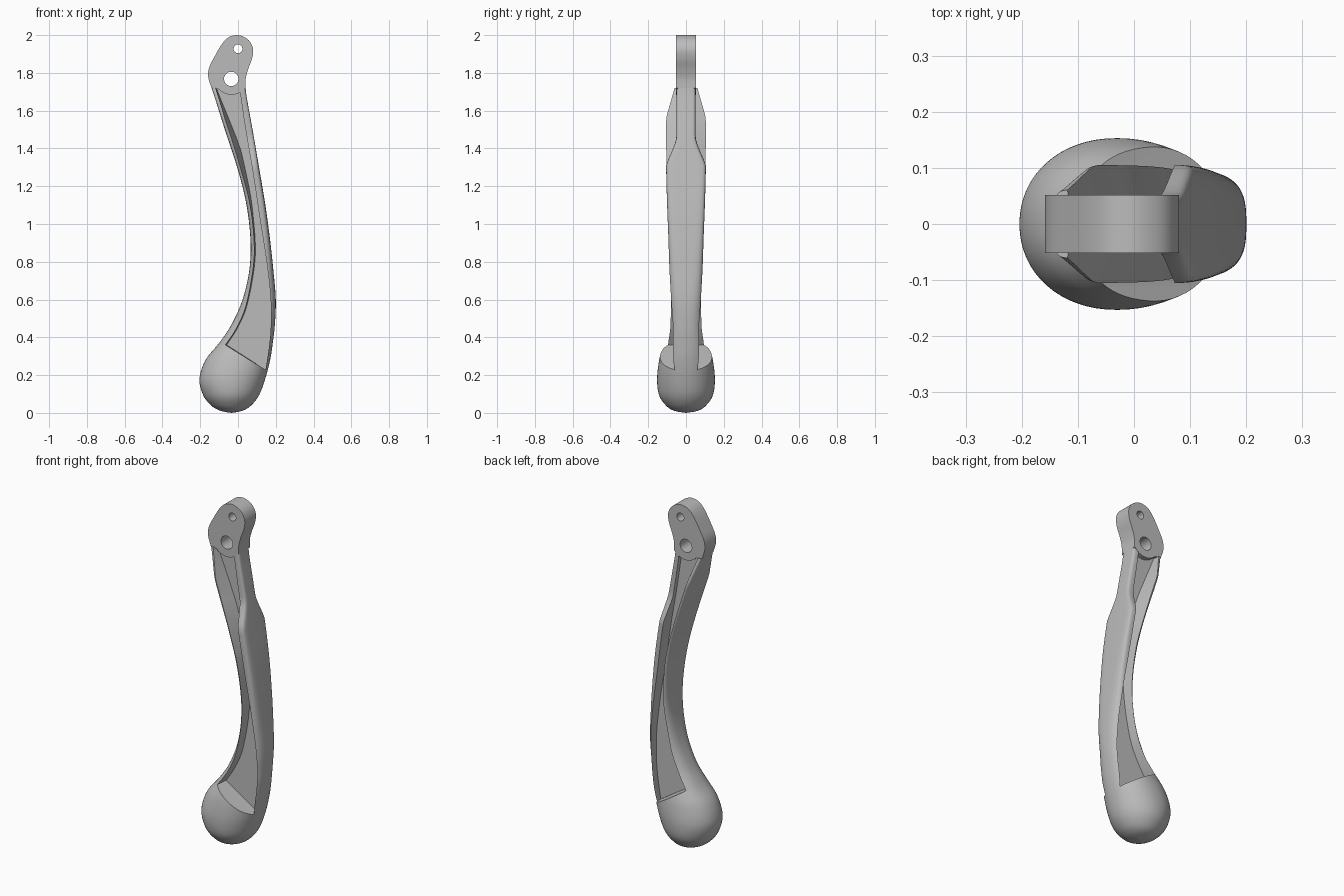
import bpy, bmesh, math

if "Cube" in bpy.data.objects:
    bpy.data.objects.remove(bpy.data.objects["Cube"])

grey = bpy.data.materials.new("satin grey metal")
grey.use_nodes = True
COLOUR = (0.5, 0.5, 0.5, 1)
grey.diffuse_color = COLOUR
grey.node_tree.nodes["Principled BSDF"].inputs["Base Color"].default_value = COLOUR


def smooth_path(points, steps):
    """Catmull-Rom curve through points of any dimension."""
    ends = [points[0]] + points + [points[-1]]
    out = []
    for i in range(len(points) - 1):
        a, b, c, d = ends[i:i + 4]
        for s in range(steps):
            t = s / steps
            out.append(tuple(
                q + 0.5 * t * (r - p + t * (2 * p - 5 * q + 4 * r - w + t * (3 * (q - r) + w - p)))
                for p, q, r, w in zip(a, b, c, d)))
    return out + [points[-1]]


def loft(name, rings):
    """Skin a stack of closed rings and cap both ends."""
    bm = bmesh.new()
    rows = [[bm.verts.new(p) for p in ring] for ring in rings]
    n = len(rows[0])
    for low, high in zip(rows, rows[1:]):
        for i in range(n):
            j = (i + 1) % n
            bm.faces.new((low[i], low[j], high[j], high[i]))
    bm.faces.new(rows[0][::-1])
    bm.faces.new(rows[-1])
    bmesh.ops.recalc_face_normals(bm, faces=bm.faces)
    mesh = bpy.data.meshes.new(name)
    bm.to_mesh(mesh)
    bm.free()
    mesh.materials.append(grey)
    obj = bpy.data.objects.new(name, mesh)
    bpy.context.collection.objects.link(obj)
    return obj


def plate(name, outline, y0, y1):
    return loft(name, [[(x, y, z) for x, z in outline] for y in (y0, y1)])


def combine(target, other, operation):
    """Apply a boolean and discard the helper."""
    other.hide_render = True
    mod = target.modifiers.new(operation, "BOOLEAN")
    mod.operation, mod.solver, mod.object = operation, "EXACT", other
    bpy.context.view_layer.objects.active = target
    bpy.ops.object.modifier_apply(modifier=mod.name)
    bpy.data.objects.remove(other)


def ramp(z, high, low):
    """0 above high, 1 below low, easing between."""
    t = min(1, max(0, (high - z) / (high - low)))
    return t ** 1.6 * (1 - 0.4 * t) / 0.6 if t < 1 else 1


# Curved arm: height, left edge, right edge, half thickness, squareness
stations = [
    (0, -.036, -.032, .002, 2), (.012, -.095, .025, .065, 2), (.04, -.143, .07, .107, 2),
    (.095, -.185, .112, .143, 2), (.18, -.204, .144, .153, 2.1), (.28, -.172, .17, .142, 2.2),
    (.37, -.1, .184, .12, 2.4), (.465, -.036, .195, .098, 2.6), (.6, .024, .2, .09, 3),
    (.757, .06, .187, .09, 3.6), (.915, .066, .17, .093, 4.4), (1.1, .045, .145, .1, 5.5),
    (1.285, 0, .114, .105, 7), (1.5, -.07, .077, .106, 8), (1.66, -.12, .048, .106, 9),
    (1.72, -.14, .04, .106, 9)]
COUNT = 64
rings = []
for z, left, right, half, power in smooth_path(stations, 8):
    ring = []
    for k in range(COUNT):
        a = math.tau * k / COUNT
        c, s = math.cos(a), math.sin(a)
        u = math.copysign(abs(c) ** (2 / power), c) if abs(c) > 1e-6 else 0
        v = math.copysign(abs(s) ** (2 / power), s) if abs(s) > 1e-6 else 0
        # the two flanges swell out of the head at different heights
        grow = ramp(z, 1.78, 1.56) if u < -.1 else ramp(z, 1.46, 1.31)
        width = .051 + (half - .051) * grow
        ring.append(((left + right) / 2 + u * (right - left) / 2, v * width, z))
    rings.append(ring)
lever = loft("lever", rings)

# Long pockets on both faces, leaving a thin web with a sloped inner wall
pocket_left = smooth_path([
    (-.131, 1.76), (-.122, 1.71), (-.052, 1.5), (.014, 1.285), (.062, 1.1), (.083, .915),
    (.078, .77), (.04, .57), (-.01, .45), (-.068, .36)], 4)
pocket_right = smooth_path([
    (.146, .228), (.171, .41), (.173, .6), (.15, .81), (.117, 1.02), (.077, 1.285),
    (.04, 1.5), (.012, 1.69), (.004, 1.76)], 4)
opening = pocket_left + pocket_right
floor = [(x + .008 + .025 * ramp(abs(z - 1.4), .4, 0), z) for x, z in pocket_left] + pocket_right
for side in (-1, 1):
    cutter = loft("pocket_cutter", [
        [(x, side * .025, z) for x, z in floor],
        [(x, side * .11, z) for x, z in opening],
        [(x, side * .3, z) for x, z in opening]])
    combine(lever, cutter, "DIFFERENCE")

# Flat pivot head, rounded below where it runs into the pockets
head_edge = smooth_path([
    (.04, 1.72), (.041, 1.77), (.054, 1.82), (.074, 1.875), (.08, 1.925), (.062, 1.967),
    (.03, 1.991), (-.008, 2), (-.05, 1.988), (-.085, 1.953), (-.125, 1.885), (-.152, 1.83),
    (-.158, 1.78), (-.14, 1.72)], 6)
scallop = [(-.035 + .088 * math.cos(a), 1.772 + .088 * math.sin(a))
           for a in (math.radians(222 + 9 * k) for k in range(11))]
head = plate("pivot_head", head_edge + scallop, -.052, .052)
combine(lever, head, "UNION")

# Pivot bore and small pin hole
for x, z, radius in ((-.036, 1.768, .038), (0, 1.927, .023)):
    circle = [(x + radius * math.cos(math.tau * k / 40), z + radius * math.sin(math.tau * k / 40))
              for k in range(40)]
    combine(lever, plate("hole_cutter", circle, -.3, .3), "DIFFERENCE")

bpy.ops.object.select_all(action="DESELECT")
lever.select_set(True)
bpy.context.view_layer.objects.active = lever
bpy.ops.object.shade_smooth_by_angle(angle=math.radians(32))
